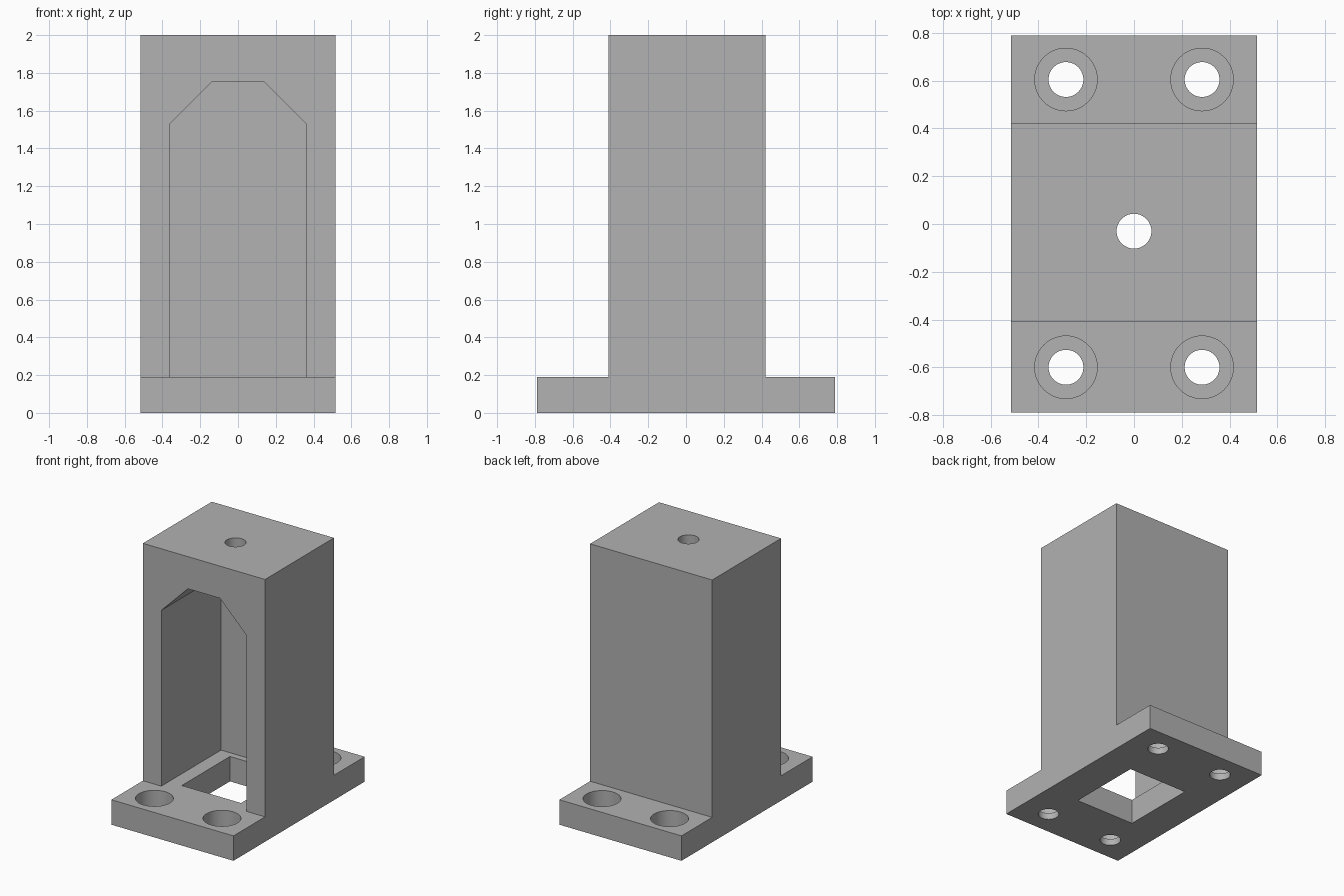
import bpy
import bmesh
from mathutils import Vector

cube = bpy.data.objects.get("Cube")
if cube:
    bpy.data.objects.remove(cube, do_unlink=True)

grey = bpy.data.materials.new("plain grey")
grey.use_nodes = True
colour = (0.445, 0.445, 0.445, 1)
grey.diffuse_color = colour
grey.node_tree.nodes["Principled BSDF"].inputs["Base Color"].default_value = colour

HALF_WIDTH = 0.515
HALF_LENGTH = 0.79
BASE_TOP = 0.19
HOLE_RADIUS = 0.073
AXIS_Y = -0.03


def finish(name, bm):
    bmesh.ops.recalc_face_normals(bm, faces=bm.faces)
    mesh = bpy.data.meshes.new(name)
    bm.to_mesh(mesh)
    bm.free()
    mesh.materials.append(grey)
    obj = bpy.data.objects.new(name, mesh)
    bpy.context.collection.objects.link(obj)
    return obj


def prism(name, points, depth):
    """Extrude a closed outline of 3D points along a vector."""
    bm = bmesh.new()
    face = bm.faces.new([bm.verts.new(p) for p in points])
    new = bmesh.ops.extrude_face_region(bm, geom=[face])["geom"]
    verts = [g for g in new if isinstance(g, bmesh.types.BMVert)]
    bmesh.ops.translate(bm, verts=verts, vec=Vector(depth))
    return finish(name, bm)


def cylinder(name, x, y, radius, bottom, top):
    bm = bmesh.new()
    bmesh.ops.create_cone(bm, cap_ends=True, segments=48, radius1=radius,
                          radius2=radius, depth=top - bottom)
    bmesh.ops.translate(bm, verts=bm.verts, vec=(x, y, (bottom + top) / 2))
    return finish(name, bm)


def cut(target, cutter):
    cutter.hide_render = True
    mod = target.modifiers.new("cut", 'BOOLEAN')
    mod.operation = 'DIFFERENCE'
    mod.solver = 'EXACT'
    mod.object = cutter
    bpy.context.view_layer.objects.active = target
    bpy.ops.object.modifier_apply(modifier=mod.name)
    bpy.data.objects.remove(cutter, do_unlink=True)


# Flanged base and upright tower in one side profile
side = [(-HALF_LENGTH, 0), (HALF_LENGTH, 0), (HALF_LENGTH, BASE_TOP),
        (0.42, BASE_TOP), (0.42, 2), (-0.41, 2),
        (-0.41, BASE_TOP), (-HALF_LENGTH, BASE_TOP)]
housing = prism("housing", [(-HALF_WIDTH, y, z) for y, z in side],
                (2 * HALF_WIDTH, 0, 0))

# Cavity with chamfered ceiling, open at the front
arch = [(-0.36, BASE_TOP), (0.36, BASE_TOP), (0.36, 1.53),
        (0.135, 1.755), (-0.135, 1.755), (-0.36, 1.53)]
cut(housing, prism("cavity_cutter", [(x, -0.6, z) for x, z in arch], (0, 0.91, 0)))

# Rectangular window through the floor
window = [(sx * 0.25, AXIS_Y + sy * 0.29, -0.1)
          for sx, sy in ((-1, -1), (1, -1), (1, 1), (-1, 1))]
cut(housing, prism("window_cutter", window, (0, 0, 0.4)))

# Round hole in the roof
cut(housing, cylinder("roof_cutter", 0, AXIS_Y, HOLE_RADIUS, 1.6, 2.1))

# Counterbored screw holes in the flanges
for x in (-0.285, 0.285):
    for y in (-0.6, 0.605):
        cut(housing, cylinder("screw_cutter", x, y, HOLE_RADIUS, -0.1, 0.3))
        cut(housing, cylinder("counterbore_cutter", x, y, 0.131, 0.05, 0.3))

bpy.ops.object.select_all(action='DESELECT')
housing.select_set(True)
bpy.context.view_layer.objects.active = housing
bpy.ops.object.shade_smooth_by_angle()
